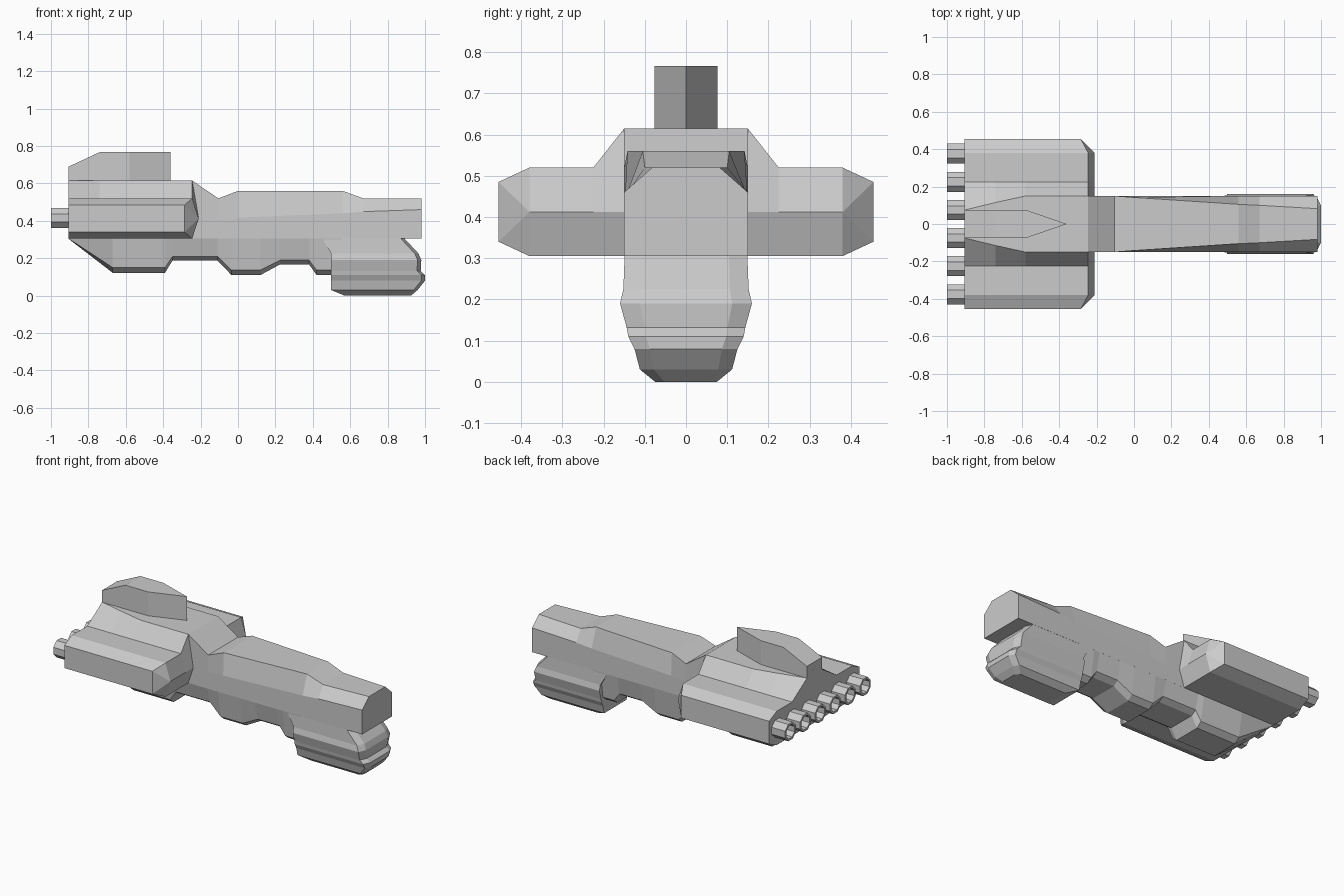
import bpy, bmesh, math

if "Cube" in bpy.data.objects:
    bpy.data.objects.remove(bpy.data.objects["Cube"])


def finish(name, bm):
    bmesh.ops.remove_doubles(bm, verts=bm.verts, dist=1e-4)
    bmesh.ops.recalc_face_normals(bm, faces=bm.faces)
    mesh = bpy.data.meshes.new(name)
    bm.to_mesh(mesh)
    bm.free()
    obj = bpy.data.objects.new(name, mesh)
    bpy.context.collection.objects.link(obj)
    return obj


def loft(name, rings, cap_start=True, cap_end=True, close=False):
    """Skin a list of equal-length point rings."""
    bm = bmesh.new()
    vs = [[bm.verts.new(p) for p in r] for r in rings]
    pairs = list(zip(vs, vs[1:])) + ([(vs[-1], vs[0])] if close else [])
    n = len(rings[0])
    for a, b in pairs:
        for i in range(n):
            j = (i + 1) % n
            bm.faces.new((a[i], a[j], b[j], b[i]))
    if cap_start and not close:
        bm.faces.new(vs[0])
    if cap_end and not close:
        bm.faces.new(vs[-1])
    return finish(name, bm)


def mirrored(half):
    """Complete a half section (points with y > 0) into a closed ring."""
    return half + [(x, -y, z) for x, y, z in reversed(half)]


# Wide engine block with side pods, ending in a horizontal ridge at the front
def block_ring(x, top_y, x_outer=None):
    xo = x if x_outer is None else x_outer
    return mirrored([(x, top_y, .615), (x, .225, .52), (x, .38, .52), (xo, .455, .485),
                     (xo, .455, .412), (xo, .455, .34), (x, .38, .305)])


ridge = mirrored([(-.21, y, .412) for y in (.15, .225, .38, .38, .38, .38, .38)])
loft("engine_block", [block_ring(-.905, .075), block_ring(-.74, .115), block_ring(-.58, .15),
                      block_ring(-.245, .15, -.285), ridge], cap_end=False)

# Long forward hull: x, top height, top half width, shoulder height
hull = [(-.30, .615, .15, .41), (-.245, .615, .15, .41), (-.105, .52, .15, .412),
        (0, .56, .142, .417), (.56, .56, .105, .44), (.67, .52, .1, .449), (.98, .52, .082, .46)]
loft("forward_hull", [mirrored([(x, wt, zt), (x, .15, zs), (x, .15, .305)])
                      for x, zt, wt, zs in hull])

# Stepped keel: x, height of lower side edge, height of underside
keel = [(-.905, .304, .303), (-.67, .15, .122), (-.39, .15, .122), (-.35, .21, .188),
        (-.11, .21, .188), (-.035, .137, .11), (.12, .137, .11), (.225, .19, .167),
        (.38, .19, .167), (.42, .137, .11), (.55, .137, .11)]
loft("keel", [mirrored([(x, .15, .306), (x, .125, ze), (x, .09, zb)]) for x, ze, zb in keel])

# Chin pod in horizontal layers: z, rear x, front x, half width
chin = [(0, .57, .925, .075), (.03, .498, .96, .112), (.08, .498, 1, .125),
        (.11, .498, 1, .14), (.132, .498, .977, .144), (.19, .498, .98, .16),
        (.225, .498, .965, .152), (.306, .45, .89, .149)]
loft("chin_pod", [[(x0, w, z), (x1 - .02, w, z), (x1, w * .7, z),
                   (x1, -w * .7, z), (x1 - .02, -w, z), (x0, -w, z)]
                  for z, x0, x1, w in chin])

# Dorsal tower with wedge-shaped front
tower = [(-.905, .69, .076), (-.74, .767, .076), (-.58, .767, .076), (-.36, .767, 0)]
loft("dorsal_tower", [mirrored([(x, w, zt), (x, w, .60)]) for x, zt, w in tower], cap_end=False)

# Row of six hollow octagonal engine nozzles
for k in range(6):
    yc = (k - 2.5) * .1505

    def octagon(x, r):
        return [(x, yc + r * math.cos(math.pi * (i + .5) / 4),
                 .415 + r * math.sin(math.pi * (i + .5) / 4)) for i in range(8)]

    loft(f"engine_nozzle_{k + 1}", [octagon(-.90, .058), octagon(-1, .058),
                                    octagon(-1, .044), octagon(-.90, .044)], close=True)
